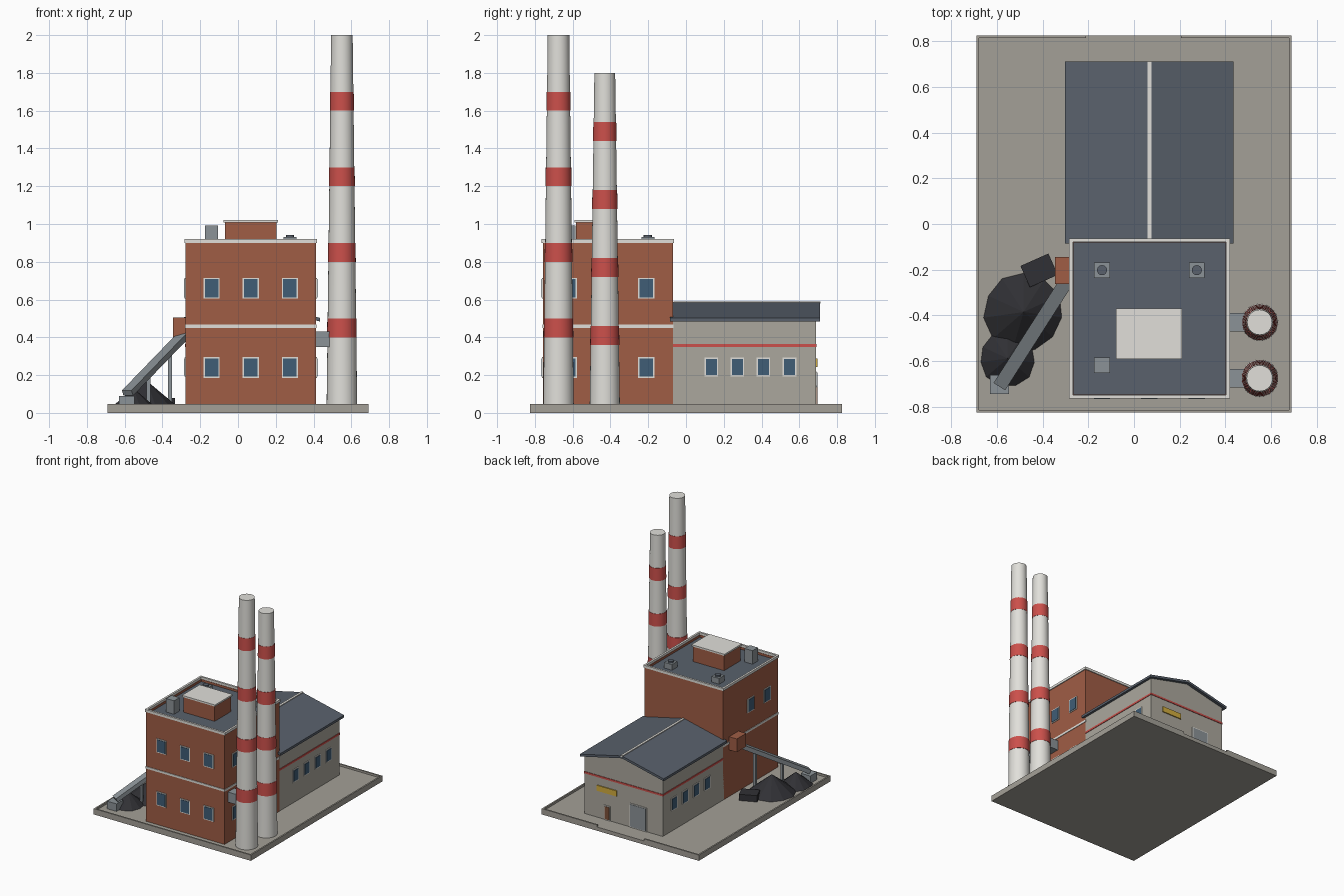
import bpy, bmesh, math, random
from mathutils import Vector, Matrix

if "Cube" in bpy.data.objects:
    bpy.data.objects.remove(bpy.data.objects["Cube"])

random.seed(4)


def mat(name, rgb):
    m = bpy.data.materials.new(name)
    m.diffuse_color = (*rgb, 1)
    m.use_nodes = True
    m.node_tree.nodes["Principled BSDF"].inputs["Base Color"].default_value = m.diffuse_color
    return m


BRICK = mat("brick", (0.35, 0.11, 0.06))
TRIM = mat("trim", (0.75, 0.74, 0.70))
SLATE = mat("slate", (0.10, 0.12, 0.15))
HALL = mat("hall_wall", (0.41, 0.39, 0.34))
PAVE = mat("paving", (0.37, 0.35, 0.31))
GLASS = mat("glass", (0.05, 0.11, 0.18))
RED = mat("red", (0.60, 0.08, 0.07))
METAL = mat("metal", (0.26, 0.29, 0.31))
COAL = mat("coal", (0.03, 0.03, 0.035))
YELLOW = mat("yellow", (0.65, 0.42, 0.05))
DOOR = mat("door", (0.20, 0.08, 0.04))


def finish(name, bm, material):
    bmesh.ops.recalc_face_normals(bm, faces=bm.faces[:])
    me = bpy.data.meshes.new(name)
    bm.to_mesh(me)
    bm.free()
    me.materials.append(material)
    ob = bpy.data.objects.new(name, me)
    bpy.context.collection.objects.link(ob)
    return ob


def boxes(name, material, *bounds):
    """One object from boxes given as (x0, x1, y0, y1, z0, z1)."""
    bm = bmesh.new()
    for x0, x1, y0, y1, z0, z1 in bounds:
        m = Matrix.Translation(((x0 + x1) / 2, (y0 + y1) / 2, (z0 + z1) / 2))
        bmesh.ops.create_cube(bm, size=1, matrix=m @ Matrix.Diagonal((x1 - x0, y1 - y0, z1 - z0, 1)))
    return finish(name, bm, material)


def ring(x0, x1, y0, y1, z0, z1, t):
    return [(x0, x1, y0, y0 + t, z0, z1), (x0, x1, y1 - t, y1, z0, z1),
            (x0, x0 + t, y0 + t, y1 - t, z0, z1), (x1 - t, x1, y0 + t, y1 - t, z0, z1)]


def prism(name, material, profile, y0, y1):
    bm = bmesh.new()
    f = bm.faces.new([bm.verts.new((x, y0, z)) for x, z in profile])
    ext = bmesh.ops.extrude_face_region(bm, geom=[f])
    bmesh.ops.translate(bm, vec=(0, y1 - y0, 0), verts=[v for v in ext["geom"] if isinstance(v, bmesh.types.BMVert)])
    return finish(name, bm, material)


def frustum(name, material, x, y, z0, z1, r0, r1, sides=32):
    bm = bmesh.new()
    bmesh.ops.create_cone(bm, cap_ends=True, segments=sides, radius1=r0, radius2=r1, depth=z1 - z0,
                          matrix=Matrix.Translation((x, y, (z0 + z1) / 2)))
    return finish(name, bm, material)


def smooth(ob):
    bpy.ops.object.select_all(action="DESELECT")
    bpy.context.view_layer.objects.active = ob
    ob.select_set(True)
    bpy.ops.object.shade_smooth_by_angle()


def panels(name, axis, plane, spots, w, h, fill=GLASS):
    """Framed windows or doors on a wall; spots are (along, bottom z)."""
    for label, m, grow, d in (("frames", TRIM, 0, 0.005), ("panes", fill, -0.007, 0.008)):
        bs = []
        for a, z in spots:
            span = (a - w / 2 - grow, a + w / 2 + grow)
            deep = (plane - d, plane + d)
            z0, z1 = z - grow, z + h + grow
            if grow:
                span, z1 = (a - w / 2 - grow, a + w / 2 + grow), z + h + grow
            bs.append((*deep, *span, z0, z1) if axis == "x" else (*span, *deep, z0, z1))
        boxes(name + "_" + label, m, *bs)


# Yard slab and kerb with a gate gap at the back
G = 0.03
boxes("yard_slab", PAVE, (-0.69, 0.69, -0.825, 0.825, 0, G))
boxes("yard_kerb", PAVE, (-0.69, 0.69, -0.825, -0.813, G, 0.046),
      (-0.69, -0.678, -0.813, 0.813, G, 0.046), (0.678, 0.69, -0.813, 0.813, G, 0.046),
      (-0.69, -0.21, 0.813, 0.825, G, 0.046), (0.205, 0.69, 0.813, 0.825, G, 0.046))

# Boiler house
X0, X1, Y0, Y1 = -0.277, 0.412, -0.757, -0.07
boxes("boiler_house", BRICK, (X0, X1, Y0, Y1, G, 0.88))
boxes("roof_deck", SLATE, (X0 + .012, X1 - .012, Y0 + .012, Y1 - .012, 0.87, 0.885))
boxes("parapet", BRICK, *ring(X0, X1, Y0, Y1, 0.88, 0.902, 0.012))
boxes("parapet_cap", TRIM, *ring(X0 - .007, X1 + .007, Y0 - .007, Y1 + .007, 0.9, 0.92, 0.016))
boxes("belt_course", TRIM, *ring(X0 - .004, X1 + .004, Y0 - .004, Y1 + .004, 0.45, 0.467, 0.02))
FLOORS = (0.185, 0.605)
panels("front_window", "y", Y0, [(x, z) for x in (-0.14, 0.067, 0.275) for z in FLOORS], 0.086, 0.11)
panels("right_window", "x", X1, [(y, z) for y in (-0.62, -0.415, -0.21) for z in FLOORS], 0.086, 0.11)
panels("left_window", "x", X0, [(y, 0.605) for y in (-0.62, -0.415)], 0.086, 0.11)

# Roof equipment
boxes("penthouse", BRICK, (-0.07, 0.203, -0.583, -0.378, 0.88, 1.01))
boxes("penthouse_cap", TRIM, (-0.078, 0.211, -0.591, -0.37, 1.007, 1.02))
boxes("roof_flue", METAL, (-0.175, -0.105, -0.652, -0.585, 0.88, 0.992))
for i, x in enumerate((-0.14, 0.275)):
    boxes(f"roof_vent_{i}", METAL, (x - .034, x + .034, -0.236, -0.168, 0.88, 0.93))
    frustum(f"roof_fan_{i}", SLATE, x, -0.202, 0.925, 0.943, 0.022, 0.022, 16)

# Turbine hall with gable roof
prism("turbine_hall", HALL, [(X0, G), (X1 - .002, G), (X1 - .002, 0.49), (0.067, 0.575), (X0, 0.49)], -0.08, 0.687)
prism("hall_roof", SLATE, [(-0.301, 0.484), (0.067, 0.568), (0.435, 0.484),
                           (0.435, 0.503), (0.067, 0.587), (-0.301, 0.503)], -0.086, 0.71)
boxes("ridge_cap", TRIM, (0.058, 0.076, -0.065, 0.711, 0.578, 0.591))
boxes("hall_stripe", RED, (X0 - .004, X1 + .002, -0.068, 0.691, 0.35, 0.365))
for side, x in (("left", X0), ("right", X1 - .002)):
    panels(f"hall_{side}_window", "x", x, [(0.134 + 0.138 * i, 0.193) for i in range(4)], 0.072, 0.1)
panels("roller_door", "y", 0.687, [(-0.063, G)], 0.15, 0.19, METAL)
panels("side_door", "y", 0.687, [(0.21, G)], 0.055, 0.115, DOOR)
boxes("sign_board", YELLOW, (0.125, 0.3, 0.68, 0.695, 0.243, 0.287))

# Banded stacks with flue ducts
for n, y, h, r0, r1 in (("tall", -0.675, 2.0, 0.081, 0.057), ("short", -0.43, 1.8, 0.08, 0.055)):
    rad = lambda z: r0 + (r1 - r0) * (z - G) / (h - G)
    smooth(frustum(n + "_stack", TRIM, 0.55, y, G, h, r0, r1))
    for k in range(1, 5):
        z = h * 0.2 * k
        smooth(frustum(f"{n}_stack_band_{k}", RED, 0.55, y, z, z + 0.1, rad(z) + .002, rad(z + .1) + .002))
    boxes(n + "_flue_duct", METAL, (0.405, 0.51, y - .04, y + .04, 0.35, 0.43))

# Coal conveyor, aimed from hopper to head house
lo, hi = Vector((-0.585, -0.705, 0.105)), Vector((-0.285, -0.235, 0.415))
d = hi - lo
side = d.cross(Vector((0, 0, 1))).normalized()
up = side.cross(d).normalized()
rot = Matrix((side, d.normalized(), up)).transposed().to_4x4()
bm = bmesh.new()
bmesh.ops.create_cube(bm, size=1, matrix=Matrix.Translation((lo + hi) / 2) @ rot @ Matrix.Diagonal((0.06, d.length, 0.032, 1)))
finish("conveyor", bm, METAL)
posts = []
for t in (0.37, 0.75):
    p = lo + d * t
    posts.append((p.x - .01, p.x + .01, p.y - .01, p.y + .01, G, p.z))
boxes("conveyor_posts", METAL, *posts)
boxes("conveyor_hopper", METAL, (-0.63, -0.547, -0.743, -0.66, G, 0.09))
boxes("conveyor_head_house", BRICK, (-0.345, -0.27, -0.263, -0.145, 0.4, 0.505))

# Coal heaps and bin
for i, (x, y, r, h) in enumerate(((-0.483, -0.385, 0.175, 0.14), (-0.553, -0.588, 0.122, 0.1))):
    ob = frustum(f"coal_heap_{i}", COAL, x, y, G, G + h, r, 0, 11)
    for v in ob.data.vertices:
        if v.co.z < G + .01:
            s = random.uniform(0.95, 1.03)
            v.co.x, v.co.y = x + (v.co.x - x) * s, y + (v.co.y - y) * s
bin_ob = boxes("coal_bin", COAL, (-0.067, 0.067, -0.051, 0.051, 0, 0.05))
bin_ob.location = (-0.415, -0.203, G)
bin_ob.rotation_euler.z = math.radians(24)
